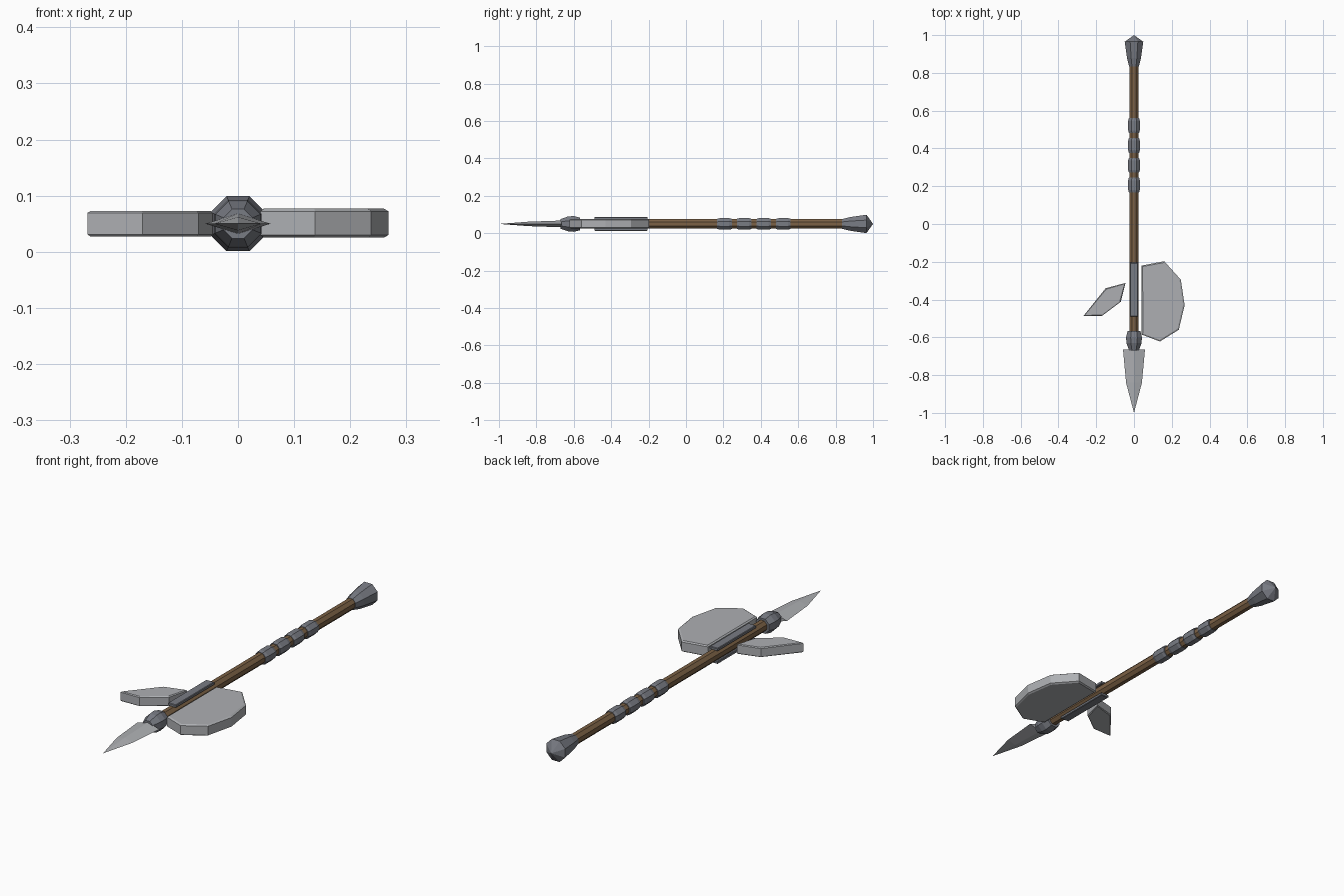
import bpy, bmesh, math

if "Cube" in bpy.data.objects:
    bpy.data.objects.remove(bpy.data.objects["Cube"])

ZC = 0.05  # height of the weapon's long axis


def material(name, rgb):
    m = bpy.data.materials.new(name)
    m.diffuse_color = (*rgb, 1)
    m.use_nodes = True
    m.node_tree.nodes["Principled BSDF"].inputs["Base Color"].default_value = m.diffuse_color
    return m


WOOD = material("wood", (0.20, 0.12, 0.06))
IRON = material("dark_iron", (0.19, 0.20, 0.23))
STEEL = material("steel", (0.42, 0.43, 0.45))


def finish(name, bm, mat):
    bmesh.ops.recalc_face_normals(bm, faces=bm.faces)
    me = bpy.data.meshes.new(name)
    bm.to_mesh(me)
    bm.free()
    ob = bpy.data.objects.new(name, me)
    me.materials.append(mat)
    bpy.context.collection.objects.link(ob)
    return ob


def lathe(name, rings, mat, sides=8, flat=False):
    """Loft rings (y, half_x, half_z) along y; zero radius makes a point."""
    bm = bmesh.new()
    loops = []
    turn = 0 if flat else 0.5
    k = 1 if flat else 1 / math.cos(math.pi / sides)
    for y, rx, rz in rings:
        if rx == 0:
            loops.append([bm.verts.new((0, y, ZC))])
            continue
        angles = [2 * math.pi * (i + turn) / sides for i in range(sides)]
        loops.append([bm.verts.new((rx * k * math.cos(a), y, ZC + rz * k * math.sin(a)))
                      for a in angles])
    for a, b in zip(loops, loops[1:]):
        for i in range(sides):
            j = (i + 1) % sides
            if len(b) == 1:
                bm.faces.new((a[i], a[j], b[0]))
            else:
                bm.faces.new((a[i], a[j], b[j], b[i]))
    for end in (loops[0], loops[-1]):
        if len(end) > 1:
            bm.faces.new(end)
    return finish(name, bm, mat)


def plate(name, outline, z0, z1, inset, mat):
    """Flat outline extruded in z, with a chamfered rim on both faces."""
    bm = bmesh.new()
    bevel = inset * 0.6
    bottom = [bm.verts.new((x, y, z0 + bevel)) for x, y in outline]
    top = [bm.verts.new((x, y, z1 - bevel)) for x, y in outline]
    caps = [bm.faces.new(bottom), bm.faces.new(top)]
    n = len(outline)
    for i in range(n):
        j = (i + 1) % n
        bm.faces.new((bottom[i], bottom[j], top[j], top[i]))
    bmesh.ops.recalc_face_normals(bm, faces=bm.faces)
    for cap in caps:
        bmesh.ops.inset_region(bm, faces=[cap], thickness=inset, depth=bevel)
    return finish(name, bm, mat)


# Wooden shaft
lathe("shaft", [(-0.60, 0.023, 0.025), (0.86, 0.023, 0.025)], WOOD)

# Pommel flaring out to a blunt point
lathe("pommel", [(0.835, 0.026, 0.026), (0.88, 0.037, 0.037), (0.965, 0.049, 0.049),
                 (1.0, 0, 0)], IRON)

# Grip bands
for i in range(4):
    y = 0.206 + 0.105 * i
    lathe(f"grip_band_{i + 1}", [(y - 0.039, 0.027, 0.027), (y - 0.025, 0.031, 0.031),
                                 (y + 0.025, 0.031, 0.031), (y + 0.039, 0.027, 0.027)], IRON)

# Collar under the spear point
lathe("collar", [(-0.567, 0.034, 0.034), (-0.60, 0.042, 0.042), (-0.63, 0.040, 0.040),
                 (-0.67, 0.026, 0.026)], IRON)

# Spear point with a diamond section
lathe("spear_point", [(-0.665, 0.058, 0.018), (-0.84, 0.042, 0.012), (-1.0, 0, 0)],
      STEEL, sides=4, flat=True)

# Reinforcing strips above and below the shaft
strip = [(-0.021, -0.49), (0.021, -0.49), (0.021, -0.205), (-0.021, -0.205)]
plate("upper_strip", strip, ZC + 0.023, ZC + 0.037, 0.004, IRON)
plate("lower_strip", strip, ZC - 0.037, ZC - 0.023, 0.004, IRON)

# Axe blade
plate("axe_blade", [(0.04, -0.22), (0.16, -0.197), (0.248, -0.295), (0.268, -0.43),
                    (0.237, -0.56), (0.137, -0.622), (0.04, -0.585)],
      0.025, 0.077, 0.008, STEEL)

# Hooked back spike
plate("back_spike", [(-0.045, -0.312), (-0.15, -0.34), (-0.268, -0.487),
                     (-0.17, -0.487), (-0.07, -0.412)],
      0.027, 0.073, 0.006, STEEL)
